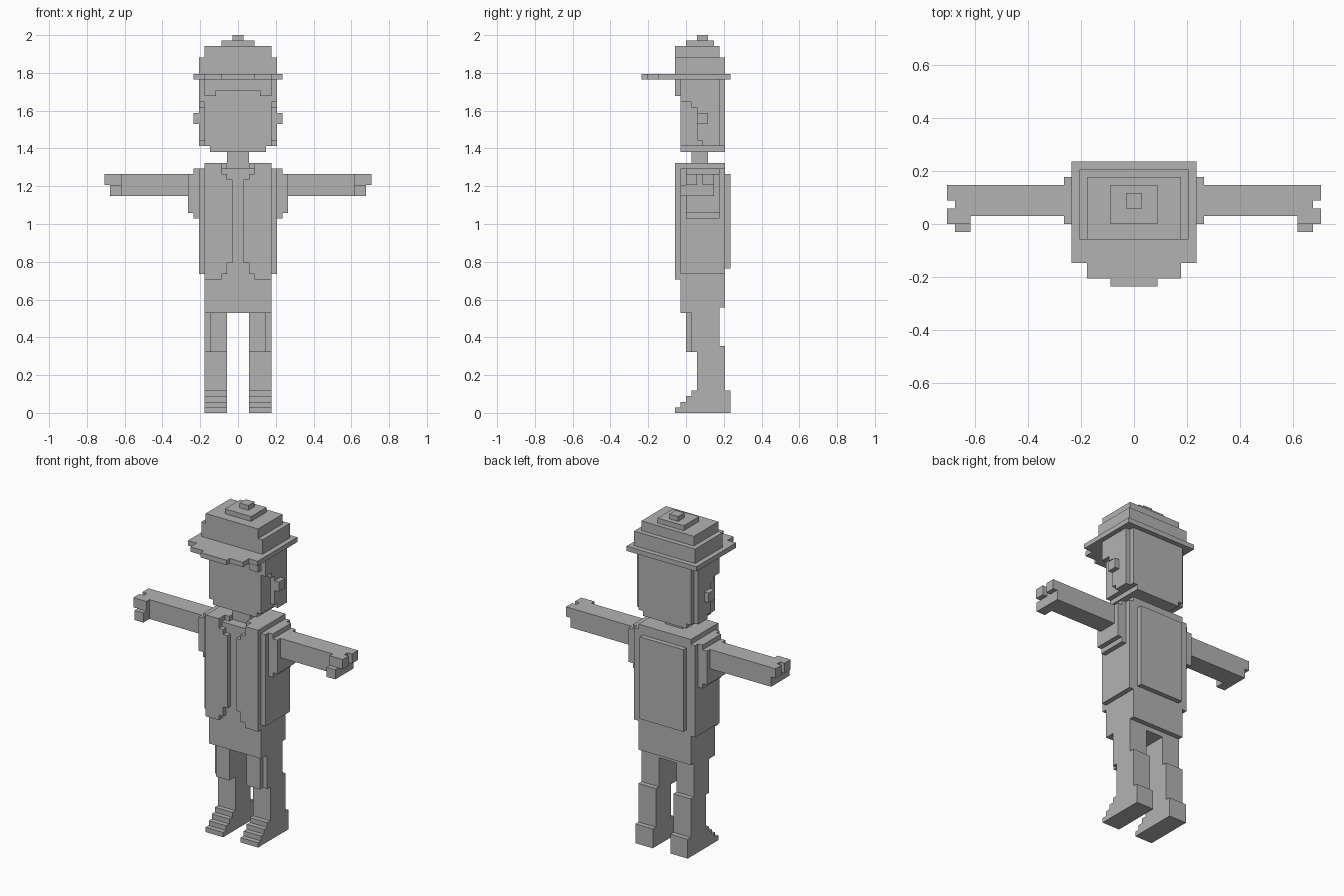
import bpy, bmesh

if "Cube" in bpy.data.objects:
    bpy.data.objects.remove(bpy.data.objects["Cube"])

V = 2 / 68  # size of one block

grey = bpy.data.materials.new("plain grey")
grey.diffuse_color = (0.45, 0.45, 0.45, 1)
grey.use_nodes = True
grey.node_tree.nodes["Principled BSDF"].inputs["Base Color"].default_value = grey.diffuse_color

STEPS = {  # outward direction -> corner offsets of that side of a block
    (1, 0, 0): ((1, 0, 0), (1, 1, 0), (1, 1, 1), (1, 0, 1)),
    (-1, 0, 0): ((0, 0, 0), (0, 0, 1), (0, 1, 1), (0, 1, 0)),
    (0, 1, 0): ((0, 1, 0), (0, 1, 1), (1, 1, 1), (1, 1, 0)),
    (0, -1, 0): ((0, 0, 0), (1, 0, 0), (1, 0, 1), (0, 0, 1)),
    (0, 0, 1): ((0, 0, 1), (1, 0, 1), (1, 1, 1), (0, 1, 1)),
    (0, 0, -1): ((0, 0, 0), (0, 1, 0), (1, 1, 0), (1, 0, 0)),
}


def part(name, boxes):
    """Join boxes (x0, x1, y0, y1, z0, z1 in blocks) into one outer skin."""
    cells = {(x, y, z) for a, b, c, d, e, f in boxes
             for x in range(a, b) for y in range(c, d) for z in range(e, f)}
    bm = bmesh.new()
    verts = {}
    for c in sorted(cells):
        for step, corners in STEPS.items():
            if tuple(p + q for p, q in zip(c, step)) in cells:
                continue
            face = []
            for k in corners:
                p = tuple(i + j for i, j in zip(c, k))
                if p not in verts:
                    verts[p] = bm.verts.new([i * V for i in p])
                face.append(verts[p])
            bm.faces.new(face)
    mesh = bpy.data.meshes.new(name)
    bm.to_mesh(mesh)
    bm.free()
    mesh.materials.append(grey)
    bpy.context.collection.objects.link(bpy.data.objects.new(name, mesh))


def mirrored(boxes):
    """The boxes plus their copies across x = 0."""
    return boxes + [(-b, -a, *rest) for a, b, *rest in boxes]


def pair(name, boxes):
    part(name + "_right", boxes)
    part(name + "_left", [(-b, -a, *rest) for a, b, *rest in boxes])


# Hat: brim with peak, stepped crown and button
part("hat", [
    (-8, 8, -5, 8, 60, 61), (-6, 6, -7, -5, 60, 61), (-3, 3, -8, -7, 60, 61),
    (-7, 7, -2, 7, 61, 64), (-6, 6, -2, 6, 64, 66),
    (-3, 3, 0, 5, 66, 67), (-1, 1, 2, 4, 67, 68)])

# Head with fringe, side hair and ears
part("head", [(-6, 6, -1, 7, 48, 60), (-5, 5, -1, 7, 47, 48)])
part("fringe", mirrored([(0, 6, -2, -1, 58, 60), (4, 6, -2, -1, 57, 58)]))
pair("side_hair", [
    (6, 7, -1, 6, 56, 60), (6, 7, 1, 6, 55, 56),
    (6, 7, 2, 6, 49, 55), (6, 7, 3, 6, 48, 49)])
pair("ear", [(7, 8, 2, 4, 52, 54)])
part("neck", [(-2, 2, 1, 4, 44, 47)])

# Torso, stepped at the sides, with hips below
part("torso", [
    (-6, 6, -1, 7, 19, 44), (-6, 6, -1, 6, 18, 19),
    (-7, 7, -1, 7, 25, 44)] + mirrored([(3, 6, -1, 7, 44, 45), (2, 3, 0, 7, 44, 45)])
    + [(-2, 2, 4, 7, 44, 45)])
pair("vest_front", [
    (3, 6, -2, -1, 24, 45), (2, 3, -2, -1, 25, 43), (1, 2, -2, -1, 27, 42)])
part("back_panel", [(-5, 5, 7, 8, 26, 43)])

# Outstretched arms with shoulder cuffs, fingers and thumb
pair("shoulder", [(7, 8, 0, 6, 35, 44), (8, 9, 0, 6, 36, 43)])
pair("arm", [(9, 21, 1, 5, 39, 43)])
pair("hand", [
    (21, 23, 0, 5, 39, 43), (23, 24, 3, 5, 41, 43),
    (23, 24, 0, 2, 41, 43), (21, 23, -1, 0, 39, 41)])

# Legs and stepped shoes
pair("thigh", [(2, 5, 0, 6, 11, 18), (5, 6, 1, 6, 11, 18)])
pair("shin", [(2, 6, 2, 7, 4, 12)])
pair("shoe", [(2, 6, i - 2, 8, i, i + 1) for i in range(4)])
